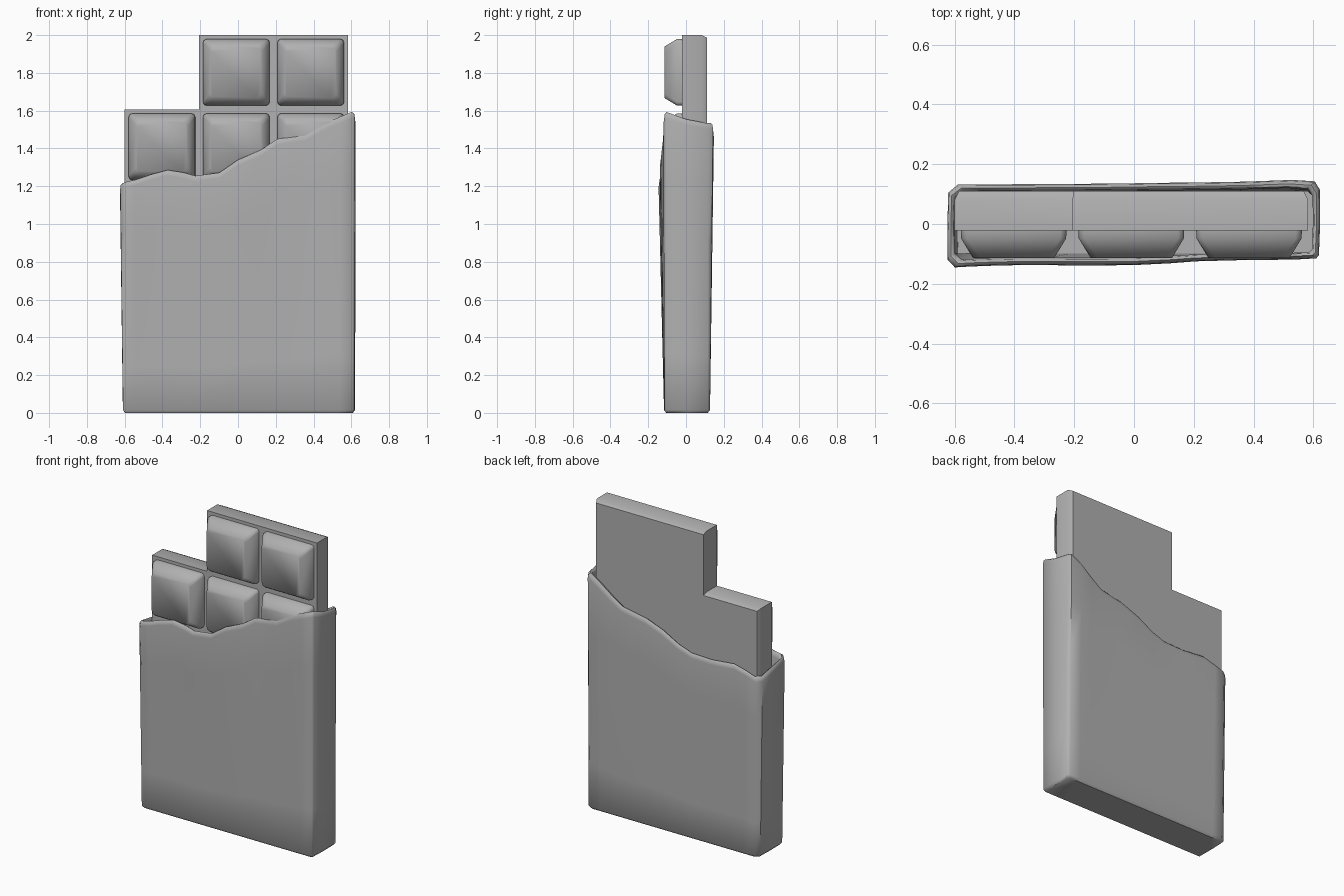
import bpy, bmesh

if "Cube" in bpy.data.objects:
    bpy.data.objects.remove(bpy.data.objects["Cube"])

grey = bpy.data.materials.new("dark_grey")
grey.diffuse_color = (0.44, 0.44, 0.44, 1)
grey.use_nodes = True
grey.node_tree.nodes["Principled BSDF"].inputs["Base Color"].default_value = grey.diffuse_color


def finish(name, bm, angle=0.6):
    bmesh.ops.recalc_face_normals(bm, faces=bm.faces)
    me = bpy.data.meshes.new(name)
    bm.to_mesh(me)
    bm.free()
    me.materials.append(grey)
    ob = bpy.data.objects.new(name, me)
    bpy.context.collection.objects.link(ob)
    bpy.ops.object.select_all(action='DESELECT')
    ob.select_set(True)
    bpy.context.view_layer.objects.active = ob
    bpy.ops.object.shade_smooth_by_angle(angle=angle)
    return ob


def loft(bm, rings, cap_first=False, cap_last=False):
    vs = [[bm.verts.new(p) for p in r] for r in rings]
    n = len(vs[0])
    for a, b in zip(vs, vs[1:]):
        for i in range(n):
            j = (i + 1) % n
            bm.faces.new((a[i], a[j], b[j], b[i]))
    if cap_first:
        bm.faces.new(vs[0])
    if cap_last:
        bm.faces.new(vs[-1])


X0, X1, Z0, Z1 = -0.6, 0.582, 0.03, 2.0
PX, PZ = (X1 - X0) / 3, (Z1 - Z0) / 5

# chocolate slab: stepped outline with one missing square, chamfered back edge
xs, zs = X0 + PX, Z1 - PZ


def outline(y, d):
    return [(X0 + d, y, Z0 + d), (X1 - d, y, Z0 + d), (X1 - d, y, Z1 - d),
            (xs + d * 0.3, y, Z1 - d), (xs + d * 0.3, y, zs - d), (X0 + d, y, zs - d)]


bm = bmesh.new()
loft(bm, [outline(-0.022, 0), outline(0.082, 0), outline(0.110, 0.014)], True, True)
finish("chocolate_slab", bm, 0.9)


# raised chocolate squares
def rounded_rect(cx, cz, h, r, y):
    k = r * 0.3
    q = [(h - r, h), (h - k, h - k), (h, h - r)]
    pts = []
    for sx, sz, flip in ((1, 1, 0), (1, -1, 1), (-1, -1, 0), (-1, 1, 1)):
        for a, b in (q[::-1] if flip else q):
            pts.append((cx + sx * a, y, cz + sz * b))
    return pts


bm = bmesh.new()
for col in range(3):
    for row in range(5):
        if col == 0 and row == 4:
            continue
        cx, cz = X0 + PX * (col + 0.5), Z0 + PZ * (row + 0.5)
        loft(bm, [rounded_rect(cx, cz, h, r, y) for h, r, y in
                  ((0.177, 0.02, -0.015), (0.176, 0.02, -0.048),
                   (0.136, 0.025, -0.114))], False, True)
finish("chocolate_squares", bm, 1.1)

# torn wrapper rim: (x, y, height) along front then back
front = [(-0.60, -0.146, 1.225), (-0.55, -0.143, 1.235), (-0.47, -0.140, 1.262),
         (-0.38, -0.138, 1.286), (-0.29, -0.138, 1.272), (-0.23, -0.139, 1.255),
         (-0.10, -0.139, 1.272), (0.0, -0.138, 1.34), (0.12, -0.132, 1.39),
         (0.21, -0.125, 1.45), (0.36, -0.121, 1.472), (0.46, -0.120, 1.53),
         (0.54, -0.119, 1.563), (0.61, -0.115, 1.592)]
back = [(0.605, 0.143, 1.535), (0.53, 0.148, 1.49), (0.45, 0.145, 1.43), (0.37, 0.142, 1.377),
        (0.20, 0.139, 1.345), (0.08, 0.138, 1.30), (-0.03, 0.136, 1.24), (-0.13, 0.135, 1.205),
        (-0.28, 0.134, 1.20), (-0.44, 0.133, 1.215), (-0.52, 0.133, 1.195), (-0.59, 0.132, 1.172)]
ring = (front + [(0.619, -0.105, 1.59), (0.623, 0.0, 1.555), (0.622, 0.115, 1.535)] + back
        + [(-0.622, 0.105, 1.175), (-0.625, 0.0, 1.195), (-0.624, -0.12, 1.215)])


def level(t=None, drop=0, inset=0, z=None):
    out = []
    for x, y, h in ring:
        zz = z if z is not None else (h - drop) * t
        f = min(1, zz / h)
        # wrapper is slimmer at the bottom
        yb = max(y, -0.116) if y < 0 else min(y, 0.127)
        xb = x * (0.975 if x < 0 else 0.995)
        px, py = xb + (x - xb) * f, yb + (y - yb) * f
        out.append((px * (1 - inset / 0.62), py * (1 - inset / 0.13), zz))
    return out


bm = bmesh.new()
loft(bm, [level(z=0, inset=0.012), level(z=0.015, inset=0.0)]
     + [level(t, 0.03) for t in (0.2, 0.4, 0.6, 0.8, 1.0)]
     + [level(1, 0.009, 0.003), level(1, 0, 0.012), level(1, 0.006, 0.02),
        level(1, 0.03, 0.024), level(z=0.06, inset=0.02)], True, True)
finish("torn_wrapper", bm, 0.85)
